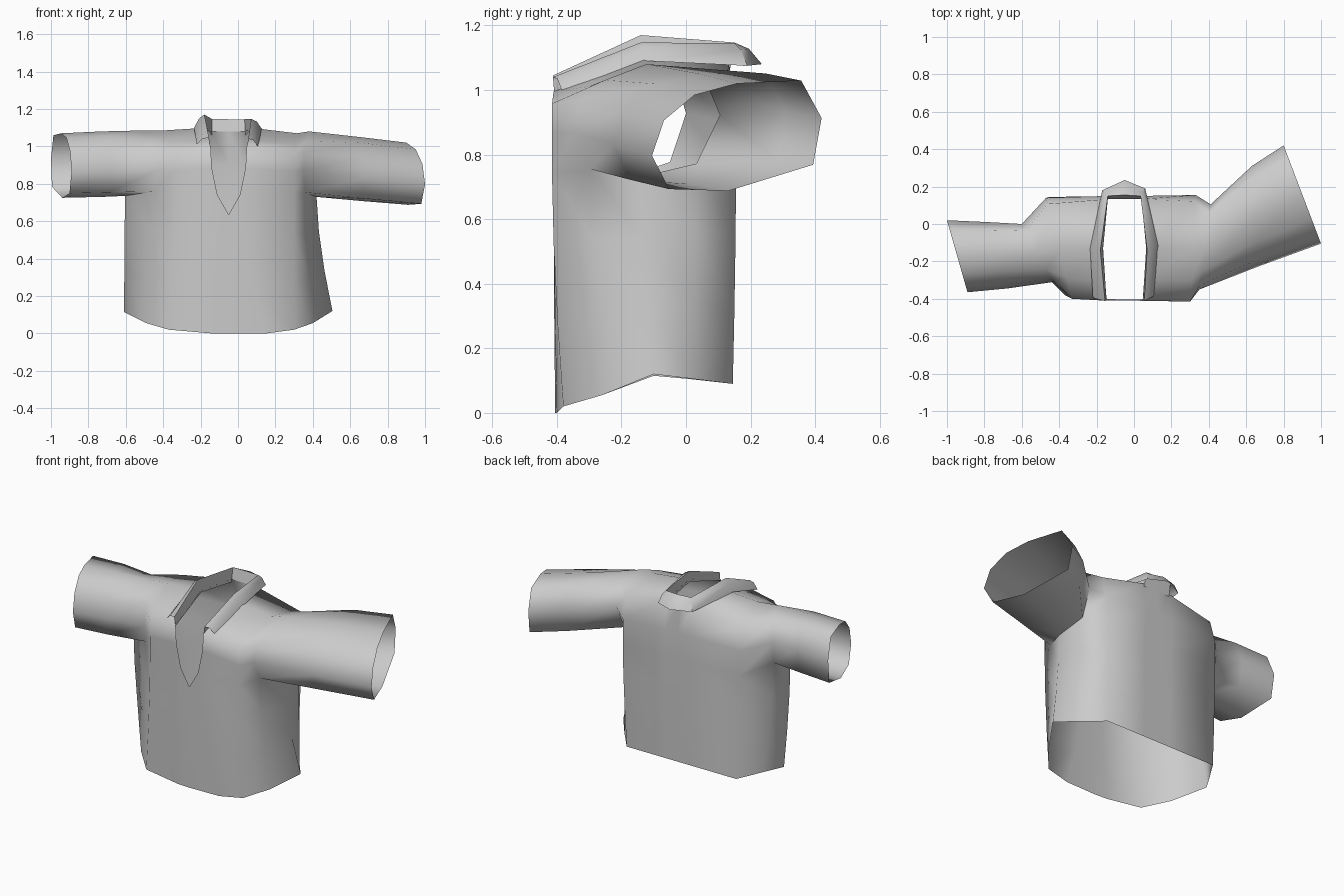
import bpy, bmesh, math
from mathutils import Vector

if "Cube" in bpy.data.objects:
    bpy.data.objects.remove(bpy.data.objects["Cube"])

# Cross-section templates: (front-to-back, low-to-high), from lower front over the top
BODY = [(0, 0), (0, .38), (.0, .66), (.2, .82), (.5, 1), (.94, .84), (1, .45), (1, 0)]
NECK = [(0, 0), (0, .4), (.0, .71), (.2, .82), (.5, 1), (.97, .94), (1, .45), (1, 0)]
SLEEVE = [(.1, .07), (0, .40), (.07, .72), (.25, .93), (.5, 1), (.88, .97),
          (1, .6), (.95, .17), (.45, 0)]
ARMPIT = [(.12, .07), (0, .40), (.05, .68), (.22, .86), (.5, 1), (.88, .92),
          (1, .55), (.84, .12), (.45, 0)]
NECK_HALF = [.06, .09, .096, .105, .115, .09, .09, .09]


def section(shape, xf, xb, yf, yb, zl, zt, tilt=0, x_low=None):
    pts = [Vector((xf + (xb - xf) * u, yf + (yb - yf) * u,
                   zl + (zt - zl) * v + tilt * (u - .5))) for u, v in shape]
    if x_low is not None:
        pts[8].x = x_low
    return pts


def neck(side):
    pts = section(NECK, -.05, -.05, -.41, .15, .74, 1.1)
    for p, h in zip(pts, NECK_HALF):
        p.x += side * h
    if side == 0:
        pts[0].z = .635
    return pts


def finish(bm, name, angle):
    bmesh.ops.delete(bm, geom=[v for v in bm.verts if not v.link_faces], context='VERTS')
    bmesh.ops.recalc_face_normals(bm, faces=bm.faces[:])
    me = bpy.data.meshes.new(name)
    bm.to_mesh(me)
    bm.free()
    ob = bpy.data.objects.new(name, me)
    bpy.context.collection.objects.link(ob)
    bpy.ops.object.select_all(action='DESELECT')
    ob.select_set(True)
    bpy.context.view_layer.objects.active = ob
    bpy.ops.object.shade_smooth_by_angle(angle=math.radians(angle))


# Sections from left cuff, across the yoke, to right cuff
sections = [
    section(SLEEVE, -.89, -1.0, -.365, .02, .725, 1.07),
    section(SLEEVE, -.68, -.78, -.345, .01, .73, 1.08),
    section(ARMPIT, -.43, -.60, -.31, .0, .735, 1.085, x_low=-.605),
    section(BODY, -.33, -.47, -.40, .14, .74, 1.085),
    neck(-1), neck(0), neck(1),
    section(BODY, .30, .33, -.415, .155, .74, 1.07),
    section(ARMPIT, .35, .41, -.35, .105, .73, 1.08, x_low=.42),
    section(SLEEVE, .67, .63, -.225, .31, .71, 1.05, .03),
    section(SLEEVE, 1.0, .80, -.105, .42, .69, 1.02, .05),
]

bm = bmesh.new()
rows = [[bm.verts.new(p) for p in s] for s in sections]
for i in range(len(rows) - 1):
    a, b = rows[i], rows[i + 1]
    for k in range(7):
        if i in (4, 5) and k < 5:      # open neck and V front
            continue
        bm.faces.new((a[k], b[k], b[k + 1], a[k + 1]))
    if i in (0, 1, 8, 9):              # sleeve undersides
        for k, n in ((7, 8), (8, 0)):
            bm.faces.new((a[k], b[k], b[n], a[n]))

# Torso lofted from the chest loop to the hem
top = ([rows[i][0] for i in range(3, 9)] + [rows[8][8]] +
       [rows[i][7] for i in range(8, 1, -1)] + [rows[2][8], rows[2][0]])
hem = [(-.37, -.38, .02), (-.14, -.4, 0), (-.05, -.405, 0), (.15, -.4, 0),
       (.3, -.38, .02), (.4, -.26, .055), (.505, -.1, .12), (.41, .025, .105),
       (.31, .145, .09), (.05, .145, .09), (-.05, .145, .09), (-.14, .145, .09),
       (-.45, .145, .09), (-.54, .01, .105), (-.61, -.1, .115), (-.49, -.26, .055)]
start = [v.co.copy() for v in top]
prev = top
for t in (.3, .65, 1):
    ring = []
    for s, h in zip(start, hem):
        h = Vector(h)
        p = s.lerp(h, t ** 1.6)
        p.z = s.z + (h.z - s.z) * t
        ring.append(bm.verts.new(p))
    for j in range(16):
        n = (j + 1) % 16
        bm.faces.new((prev[j], prev[n], ring[n], ring[j]))
    prev = ring
finish(bm, "shirt_body", 80)

# Folded collar: stand base, fold and falling edge at each station
collar = [
    ((-.147, -.408, .99), (-.155, -.412, 1.045), (-.22, -.395, 1.01)),
    ((-.165, -.13, 1.09), (-.18, -.14, 1.17), (-.235, -.13, 1.1)),
    ((-.14, .135, 1.06), (-.14, .15, 1.147), (-.17, .18, 1.075)),
    ((-.05, .135, 1.07), (-.05, .155, 1.145), (-.05, .235, 1.08)),
    ((.04, .135, 1.06), (.035, .15, 1.145), (.06, .19, 1.075)),
    ((.065, -.13, 1.085), (.07, -.14, 1.147), (.13, -.12, 1.09)),
    ((.047, -.408, .99), (.055, -.412, 1.04), (.105, -.385, 1.0)),
]
bm = bmesh.new()
prev = None
for base, fold, edge in collar:
    base, fold, edge = Vector(base), Vector(fold), Vector(edge)
    mid = (fold + edge) / 2 + Vector((0, 0, .015))
    row = [bm.verts.new(p) for p in (base, fold, mid, edge)]
    if prev:
        for k in range(3):
            bm.faces.new((prev[k], row[k], row[k + 1], prev[k + 1]))
    prev = row
finish(bm, "collar", 45)
